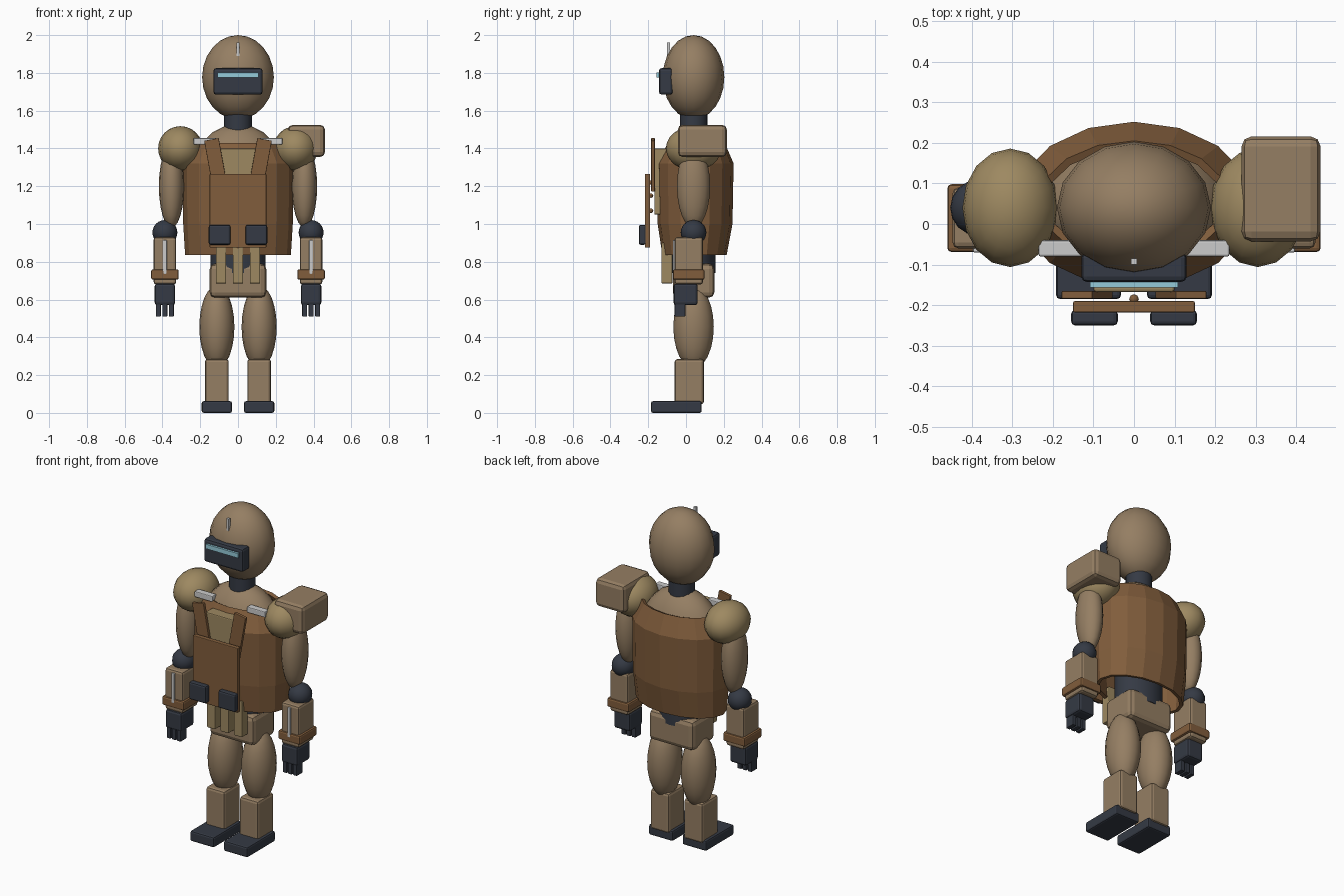
import bpy, bmesh, math
from mathutils import Matrix, Vector

if "Cube" in bpy.data.objects:
    bpy.data.objects.remove(bpy.data.objects["Cube"])

def material(name, rgb):
    m = bpy.data.materials.new(name)
    m.diffuse_color = (*rgb, 1)
    m.use_nodes = True
    m.node_tree.nodes["Principled BSDF"].inputs["Base Color"].default_value = m.diffuse_color
    return m

TAN = material("tan", (0.30, 0.21, 0.125))
OLIVE = material("olive", (0.34, 0.25, 0.12))
BROWN = material("brown", (0.22, 0.11, 0.045))
DARK = material("dark", (0.035, 0.042, 0.058))
STEEL = material("steel", (0.55, 0.55, 0.56))
GLOW = material("glow", (0.30, 0.60, 0.70))
CY = 0.04  # body axis

def finish(name, bm, mat, smooth=False):
    bmesh.ops.recalc_face_normals(bm, faces=bm.faces)
    me = bpy.data.meshes.new(name)
    bm.to_mesh(me)
    bm.free()
    ob = bpy.data.objects.new(name, me)
    bpy.context.collection.objects.link(ob)
    me.materials.append(mat)
    if smooth:
        bpy.ops.object.select_all(action='DESELECT')
        ob.select_set(True)
        bpy.context.view_layer.objects.active = ob
        bpy.ops.object.shade_smooth_by_angle(angle=math.radians(40))
    return ob

def box(name, x, y, z, mat, bevel=0.0, tilt=0.0):
    """Box from (min, max) pairs, with a rounded edge and a tilt about y."""
    bm = bmesh.new()
    bmesh.ops.create_cube(bm, size=1)
    size = Vector((x[1] - x[0], y[1] - y[0], z[1] - z[0]))
    bmesh.ops.scale(bm, vec=size, verts=bm.verts)
    if bevel:
        bmesh.ops.bevel(bm, geom=bm.edges[:], offset=bevel, segments=2, profile=0.5, affect='EDGES')
    centre = Vector((sum(x) / 2, sum(y) / 2, sum(z) / 2))
    bm.transform(Matrix.Translation(centre) @ Matrix.Rotation(tilt, 4, 'Y'))
    return finish(name, bm, mat)

def ball(name, c, r, mat, seg=16, rings=12):
    bm = bmesh.new()
    bmesh.ops.create_uvsphere(bm, u_segments=seg, v_segments=rings, radius=1)
    bm.transform(Matrix.Translation(c) @ Matrix.Diagonal((*r, 1)))
    return finish(name, bm, mat, True)

def loft(name, rings, mat, seg=16, cap=True):
    """Stacked ellipses (z, rx, ry, cy)."""
    bm = bmesh.new()
    rows = []
    for z, rx, ry, cy in rings:
        rows.append([bm.verts.new((rx * math.cos(a), cy + ry * math.sin(a), z))
                     for a in (2 * math.pi * i / seg for i in range(seg))])
    for lo, hi in zip(rows, rows[1:]):
        for i in range(seg):
            j = (i + 1) % seg
            bm.faces.new((lo[i], lo[j], hi[j], hi[i]))
    if cap:
        bm.faces.new(rows[0])
        bm.faces.new(rows[-1])
    return finish(name, bm, mat, cap)

def span(s, a, b):
    """Mirrored x range for side s."""
    return tuple(sorted((s * a, s * b)))

# Head, visor and antenna
ball("head", (0, CY, 1.777), (0.19, 0.163, 0.223), TAN)
box("visor", (-0.13, 0.13), (-0.143, -0.07), (1.685, 1.825), DARK, 0.014)
box("visor_light", (-0.108, 0.108), (-0.156, -0.138), (1.775, 1.802), GLOW)
box("antenna", (-0.008, 0.008), (-0.10, -0.085), (1.89, 1.962), STEEL)
loft("neck", [(1.48, 0.073, 0.073, CY), (1.60, 0.073, 0.073, CY)], DARK)

# Torso, waist and pelvis
ball("chest", (0, CY, 1.21), (0.265, 0.175, 0.32), TAN)
loft("waist", [(0.74, 0.145, 0.115, CY), (0.98, 0.145, 0.115, CY)], DARK)
box("pelvis", (-0.15, 0.15), (-0.07, 0.15), (0.61, 0.79), TAN, 0.028)

# Open vest shell
vest = loft("vest", [(0.835, 0.28, 0.17, 0.045), (1.0, 0.29, 0.198, 0.048),
                     (1.32, 0.293, 0.204, 0.048), (1.43, 0.235, 0.15, 0.055)], BROWN, cap=False)
shell = vest.modifiers.new("thickness", 'SOLIDIFY')
shell.thickness = 0.02
shell.offset = -1

# Chest panel, bib and hanging strips
box("chest_panel", (-0.10, 0.10), (-0.168, -0.10), (1.05, 1.40), OLIVE, 0.006)
box("bib", (-0.15, 0.15), (-0.218, -0.19), (0.875, 1.265), BROWN, 0.004)
for i in (-1, 0, 1):
    box("hip_strip", (i * 0.09 - 0.027, i * 0.09 + 0.027), (-0.13, -0.072), (0.685, 0.90), OLIVE, 0.005)
for z in (1.07, 1.15, 1.22):
    ball("button", (0, -0.185, z), (0.012, 0.012, 0.012), BROWN, 8, 6)

for s, side in ((-1, "left"), (1, "right")):
    def part(label):
        return side + "_" + label

    # Straps, clips and pouches
    box(part("strap"), span(s, 0.077, 0.155), (-0.184, -0.165), (1.175, 1.45), BROWN, 0.003, s * 0.18)
    box(part("clip"), span(s, 0.115, 0.235), (-0.08, -0.04), (1.42, 1.455), STEEL, 0.005)
    box(part("pouch"), span(s, 0.04, 0.155), (-0.25, -0.212), (0.89, 0.995), DARK, 0.01)

    # Arm
    ax = s * 0.387
    ball(part("shoulder"), (s * 0.305, CY, 1.40), (0.118, 0.146, 0.118), OLIVE)
    ball(part("upper_arm"), (s * 0.352, CY, 1.20), (0.067, 0.088, 0.22), TAN)
    ball(part("elbow"), (ax, CY, 0.955), (0.066, 0.068, 0.066), DARK)
    box(part("forearm"), (ax - 0.06, ax + 0.06), (-0.06, 0.09), (0.68, 0.93), TAN, 0.014)
    box(part("cuff"), (ax - 0.073, ax + 0.073), (-0.069, 0.098), (0.705, 0.76), BROWN, 0.01)
    box(part("forearm_rod"), (ax - 0.01, ax + 0.01), (-0.07, -0.05), (0.735, 0.915), STEEL, 0.004)

    # Hand and fingers
    box(part("hand"), (ax - 0.054, ax + 0.054), (-0.066, 0.062), (0.57, 0.685), DARK, 0.014)
    for i in (-1, 0, 1):
        fx = ax + i * 0.034
        box(part("finger"), (fx - 0.013, fx + 0.013), (-0.06, -0.003), (0.51, 0.60), DARK, 0.004)

    # Leg
    lx = s * 0.112
    ball(part("thigh"), (lx, CY, 0.455), (0.093, 0.107, 0.22), TAN)
    box(part("shin"), (lx - 0.063, lx + 0.063), (-0.06, 0.095), (0.045, 0.285), TAN, 0.015)
    box(part("foot"), (lx - 0.08, lx + 0.08), (-0.185, 0.083), (0.0, 0.062), DARK, 0.01)

# Block mounted on one shoulder
box("shoulder_block", (0.265, 0.46), (-0.043, 0.216), (1.355, 1.525), TAN, 0.025)
